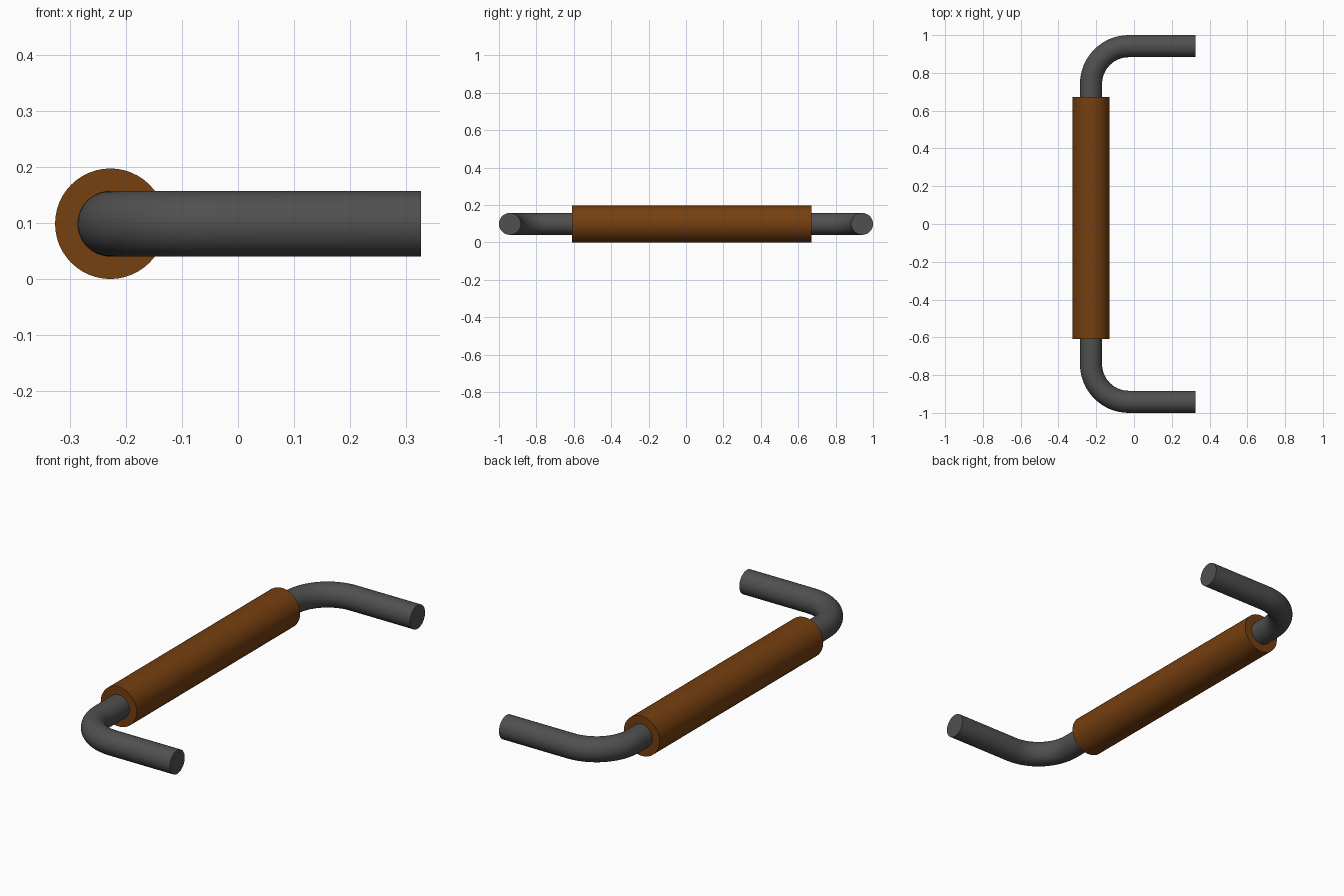
import bpy, bmesh, math
from mathutils import Vector

cube = bpy.data.objects.get("Cube")
if cube:
    bpy.data.objects.remove(cube, do_unlink=True)

AXIS_X, AXIS_Z = -0.2275, 0.0985      # centre line of the grip
GRIP_R, ROD_R = 0.0985, 0.0585
LEG_Y, LEG_END, BEND_R = 0.9415, 0.326, 0.2


def material(name, rgb):
    m = bpy.data.materials.new(name)
    m.use_nodes = True
    m.diffuse_color = (*rgb, 1)
    m.node_tree.nodes["Principled BSDF"].inputs["Base Color"].default_value = (*rgb, 1)
    return m


def tube(name, path, radius, sides, mat):
    """Sweep a capped circle along a flat path of (x, y) points."""
    pts = [Vector((x, y, AXIS_Z)) for x, y in path]
    bm = bmesh.new()
    rings = []
    for i, p in enumerate(pts):
        before = (p - pts[i - 1]).normalized() if i else Vector()
        after = (pts[i + 1] - p).normalized() if i < len(pts) - 1 else Vector()
        t = (before + after).normalized()
        side = Vector((-t.y, t.x, 0))
        ring = []
        for k in range(sides):
            a = math.tau * k / sides
            ring.append(bm.verts.new(
                p + radius * (math.cos(a) * side + math.sin(a) * Vector((0, 0, 1)))))
        rings.append(ring)
    for r0, r1 in zip(rings, rings[1:]):
        for k in range(sides):
            n = (k + 1) % sides
            bm.faces.new((r0[k], r0[n], r1[n], r1[k]))
    bm.faces.new(rings[0])
    bm.faces.new(rings[-1])
    bmesh.ops.recalc_face_normals(bm, faces=bm.faces)
    mesh = bpy.data.meshes.new(name)
    bm.to_mesh(mesh)
    bm.free()
    mesh.materials.append(mat)
    ob = bpy.data.objects.new(name, mesh)
    bpy.context.collection.objects.link(ob)
    bpy.ops.object.select_all(action="DESELECT")
    ob.select_set(True)
    bpy.context.view_layer.objects.active = ob
    bpy.ops.object.shade_smooth_by_angle(angle=math.radians(35))
    return ob


steel = material("dark grey metal", (0.08, 0.08, 0.08))
wood = material("brown grip", (0.18, 0.05, 0.005))

# Bent rod: half path from the leg end round the bend, then mirrored
half = [(LEG_END, LEG_Y)]
for i in range(17):
    a = math.radians(90 + 90 * i / 16)
    half.append((AXIS_X + BEND_R + BEND_R * math.cos(a),
                 LEG_Y - BEND_R + BEND_R * math.sin(a)))
path = half + [(x, -y) for x, y in reversed(half)]
tube("handle_rod", path, ROD_R, 48, steel)

# Sleeve around the straight middle of the rod
tube("grip_sleeve", [(AXIS_X, -0.61), (AXIS_X, 0.672)], GRIP_R, 48, wood)
